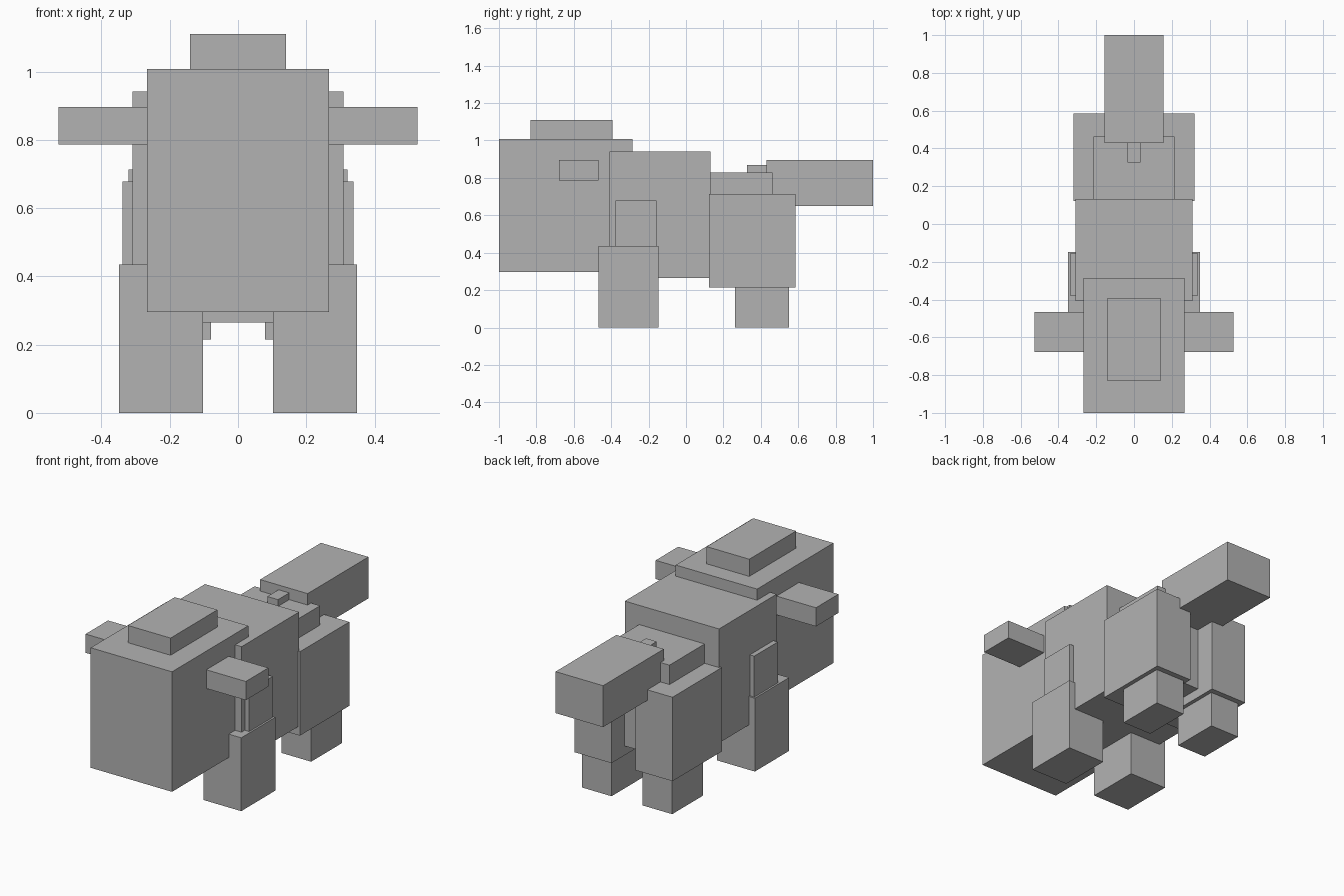
import bpy
import bmesh
from mathutils import Vector

default_cube = bpy.data.objects.get("Cube")
if default_cube:
    bpy.data.objects.remove(default_cube)

# Single plain grey
GREY = (0.45, 0.45, 0.45, 1)
grey = bpy.data.materials.new("plain_grey")
grey.use_nodes = True
grey.diffuse_color = GREY
grey.node_tree.nodes["Principled BSDF"].inputs["Base Color"].default_value = GREY


def box(name, x, y, z):
    """Flat-faced block spanning the given (low, high) ranges."""
    low, high = (Vector(c) for c in zip(x, y, z))
    bm = bmesh.new()
    bmesh.ops.create_cube(bm, size=1)
    bmesh.ops.scale(bm, vec=high - low, verts=bm.verts)
    bmesh.ops.translate(bm, vec=(low + high) / 2, verts=bm.verts)
    mesh = bpy.data.meshes.new(name)
    bm.to_mesh(mesh)
    bm.free()
    mesh.materials.append(grey)
    obj = bpy.data.objects.new(name, mesh)
    bpy.context.collection.objects.link(obj)
    return obj


def centred(name, half, y, z):
    return box(name, (-half, half), y, z)


def pair(name, x, y, z):
    box("left_" + name, x, y, z)
    box("right_" + name, (-x[1], -x[0]), y, z)


# Head with raised crown and side ears
centred("head", 0.267, (-1.0, -0.285), (0.296, 1.008))
centred("crown", 0.14, (-0.832, -0.393), (1.0, 1.11))
pair("ear", (0.26, 0.526), (-0.678, -0.467), (0.786, 0.897))

# Torso, hips and tail
centred("torso", 0.309, (-0.408, 0.132), (0.265, 0.942))
centred("hips", 0.215, (0.125, 0.462), (0.27, 0.828))
centred("tail_root", 0.035, (0.325, 0.44), (0.8, 0.868))
centred("tail", 0.156, (0.43, 1.0), (0.65, 0.896))

# Front legs
pair("front_upper_leg", (0.14, 0.338), (-0.378, -0.157), (0.42, 0.678))
pair("front_lower_leg", (0.102, 0.349), (-0.468, -0.147), (0.0, 0.435))

# Hind legs
pair("hind_thigh", (0.079, 0.321), (0.122, 0.585), (0.215, 0.713))
pair("hind_foot", (0.102, 0.296), (0.263, 0.552), (0.0, 0.23))
